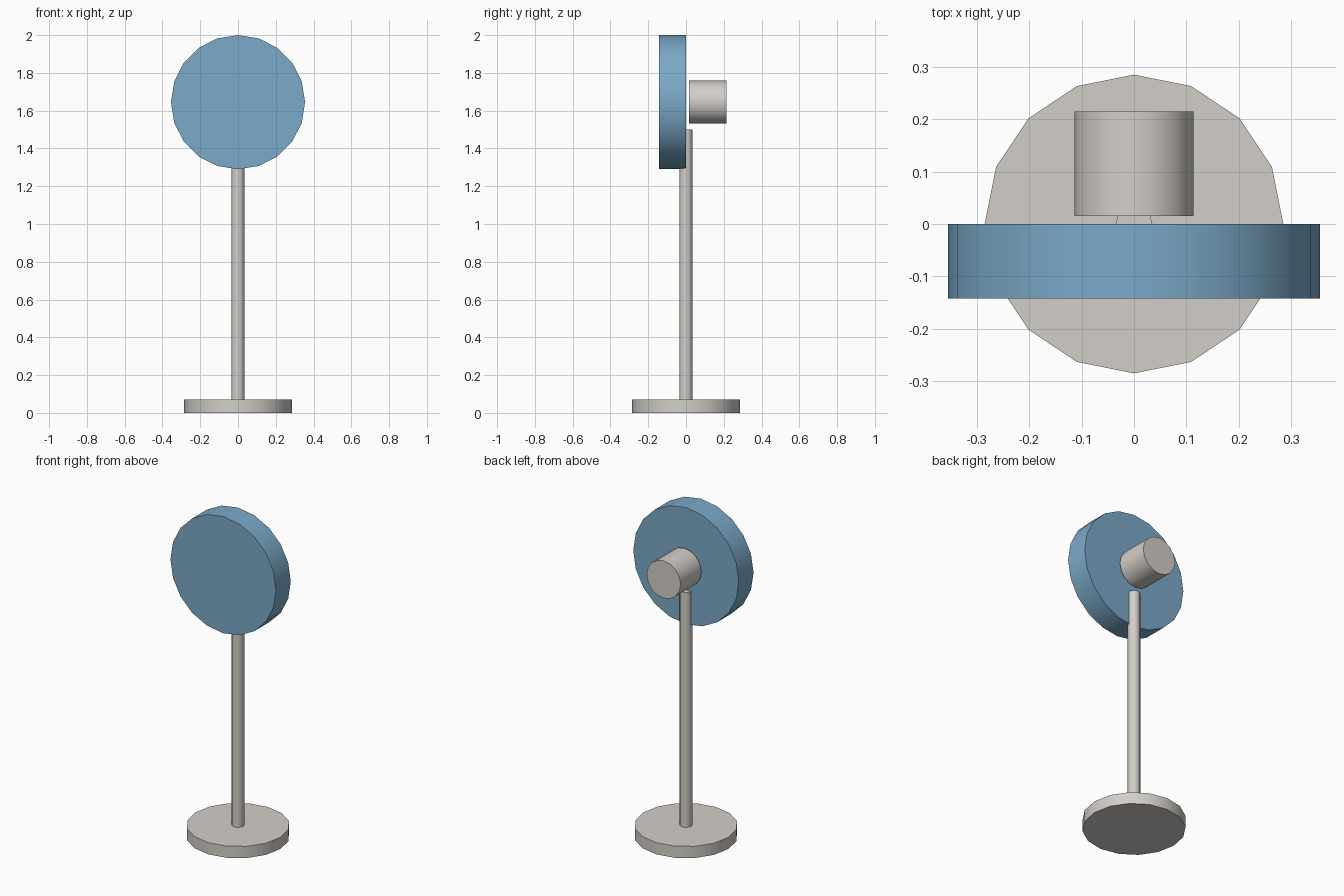
import bpy, math

cube = bpy.data.objects.get("Cube")
if cube:
    bpy.data.objects.remove(cube, do_unlink=True)


def make_material(name, rgb):
    mat = bpy.data.materials.new(name)
    mat.use_nodes = True
    mat.diffuse_color = (*rgb, 1)
    mat.node_tree.nodes["Principled BSDF"].inputs["Base Color"].default_value = (*rgb, 1)
    return mat


def cylinder(name, mat, sides, radius, start, end, z=None):
    """Upright from start to end in z, or lying along y at height z."""
    lying = z is not None
    mid = (start + end) / 2
    bpy.ops.mesh.primitive_cylinder_add(
        vertices=sides, radius=radius, depth=end - start,
        location=(0, mid, z) if lying else (0, 0, mid),
        rotation=(math.pi / 2, 0, 0) if lying else (0, 0, 0))
    obj = bpy.context.object
    obj.name = name
    obj.data.materials.append(mat)
    bpy.ops.object.shade_smooth_by_angle(angle=math.radians(35))
    return obj


grey = make_material("warm grey", (0.65, 0.62, 0.58))
blue = make_material("soft blue", (0.20, 0.40, 0.58))

# Stand
cylinder("base", grey, 16, 0.285, 0, 0.071)
cylinder("pole", grey, 12, 0.035, 0.071, 1.5)

# Head: front disc and the rear housing, with a small gap between them
HEAD_Z = 1.645
cylinder("front_disc", blue, 20, 0.355, -0.142, 0, HEAD_Z)
cylinder("rear_housing", grey, 16, 0.114, 0.015, 0.215, HEAD_Z)
